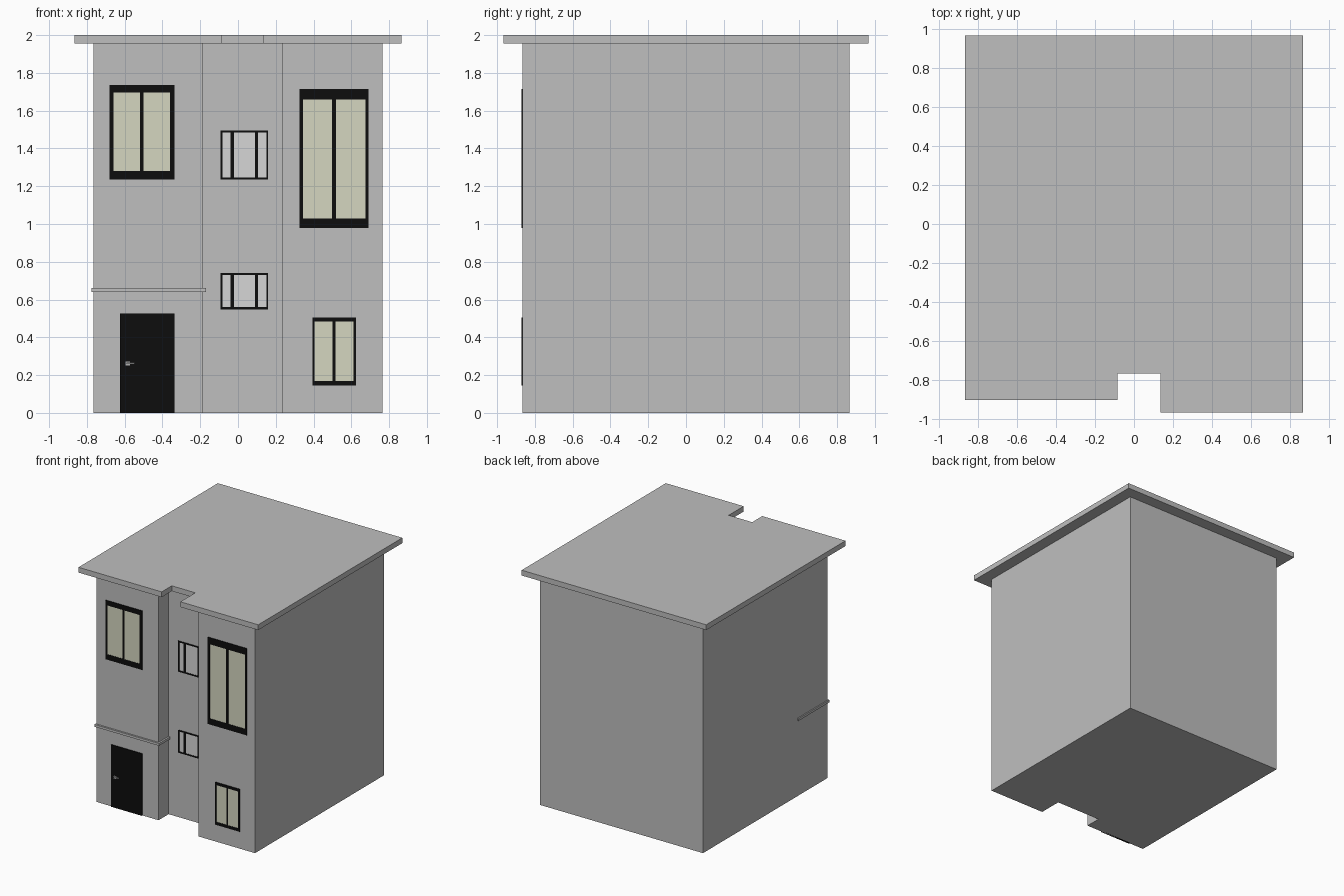
import bpy, bmesh
from mathutils import Vector

if "Cube" in bpy.data.objects:
    bpy.data.objects.remove(bpy.data.objects["Cube"])


def material(name, r, g, b):
    m = bpy.data.materials.new(name)
    m.diffuse_color = (r, g, b, 1)
    m.use_nodes = True
    m.node_tree.nodes["Principled BSDF"].inputs["Base Color"].default_value = m.diffuse_color
    return m


GREY = material("wall grey", 0.52, 0.52, 0.52)
BLACK = material("frame black", 0.004, 0.004, 0.004)
CREAM = material("cream glass", 0.66, 0.67, 0.53)
PALE = material("pale grey glass", 0.67, 0.67, 0.67)
METAL = material("handle metal", 0.45, 0.45, 0.45)


def finish(name, bm, mat):
    bmesh.ops.recalc_face_normals(bm, faces=bm.faces)
    me = bpy.data.meshes.new(name)
    bm.to_mesh(me)
    bm.free()
    me.materials.append(mat)
    ob = bpy.data.objects.new(name, me)
    bpy.context.collection.objects.link(ob)
    return ob


def boxes(name, mat, items):
    """One object from boxes given as (x0, x1, y0, y1, z0, z1)."""
    bm = bmesh.new()
    for x0, x1, y0, y1, z0, z1 in items:
        vs = bmesh.ops.create_cube(bm, size=1)["verts"]
        for v in vs:
            v.co = Vector((x1 if v.co.x > 0 else x0,
                           y1 if v.co.y > 0 else y0,
                           z1 if v.co.z > 0 else z0))
    return finish(name, bm, mat)


def footprint(name, o, z0, z1):
    """Stepped house plan, grown outward by o and extruded upward."""
    pts = [(-0.765 - o, -0.80 - o), (-0.185 + o, -0.80 - o),
           (-0.185 + o, -0.665 - o), (0.235 - o, -0.665 - o),
           (0.235 - o, -0.865 - o), (0.765 + o, -0.865 - o),
           (0.765 + o, 0.865 + o), (-0.765 - o, 0.865 + o)]
    bm = bmesh.new()
    f = bm.faces.new([bm.verts.new((x, y, z0)) for x, y in pts])
    new = bmesh.ops.extrude_face_region(bm, geom=[f], use_keep_orig=True)["geom"]
    for v in new:
        if isinstance(v, bmesh.types.BMVert):
            v.co.z = z1
    return finish(name, bm, GREY)


def window(name, wall, x0, x1, z0, z1, pz0, pz1, panes, glass):
    """Black frame bars around panes, mounted on a wall at y = wall."""
    ya, yb = wall - 0.006, wall + 0.01
    bars = [(x0, x1, ya, yb, z0, pz0), (x0, x1, ya, yb, pz1, z1)]
    edges = [x0] + [x for p in panes for x in p] + [x1]
    for a, b in zip(edges[::2], edges[1::2]):
        bars.append((a, b, ya, yb, pz0, pz1))
    boxes(name + "_frame", BLACK, bars)
    boxes(name + "_glass", glass,
          [(a, b, wall - 0.003, yb, pz0, pz1) for a, b in panes])


# House body and overhanging flat roof
footprint("house_walls", 0, 0, 1.955)
footprint("roof_slab", 0.1, 1.955, 2.0)

# Thin ledge wrapping the left block above the door
boxes("door_ledge", GREY, [(-0.775, -0.17, -0.815, -0.40, 0.64, 0.66)])

# Left and right windows
window("upper_left_window", -0.80, -0.68, -0.335, 1.235, 1.735, 1.28, 1.695,
       [(-0.66, -0.52), (-0.50, -0.36)], CREAM)
window("upper_right_window", -0.865, 0.325, 0.69, 0.98, 1.715, 1.03, 1.66,
       [(0.343, 0.497), (0.518, 0.674)], CREAM)
window("lower_right_window", -0.865, 0.395, 0.625, 0.145, 0.505, 0.17, 0.483,
       [(0.405, 0.50), (0.515, 0.612)], CREAM)

# Stacked three-pane windows in the recessed centre bay
for name, z0, z1 in (("upper", 1.235, 1.495), ("lower", 0.548, 0.74)):
    window(name + "_centre_window", -0.665, -0.093, 0.16, z0, z1,
           z0 + 0.012, z1 - 0.01,
           [(-0.083, -0.04), (-0.02, 0.09), (0.107, 0.15)], PALE)

# Door with lever handle
boxes("door", BLACK, [(-0.625, -0.335, -0.808, -0.79, 0, 0.525)])
boxes("door_handle", METAL, [(-0.595, -0.573, -0.814, -0.80, 0.25, 0.272),
                             (-0.59, -0.547, -0.822, -0.812, 0.259, 0.266)])
